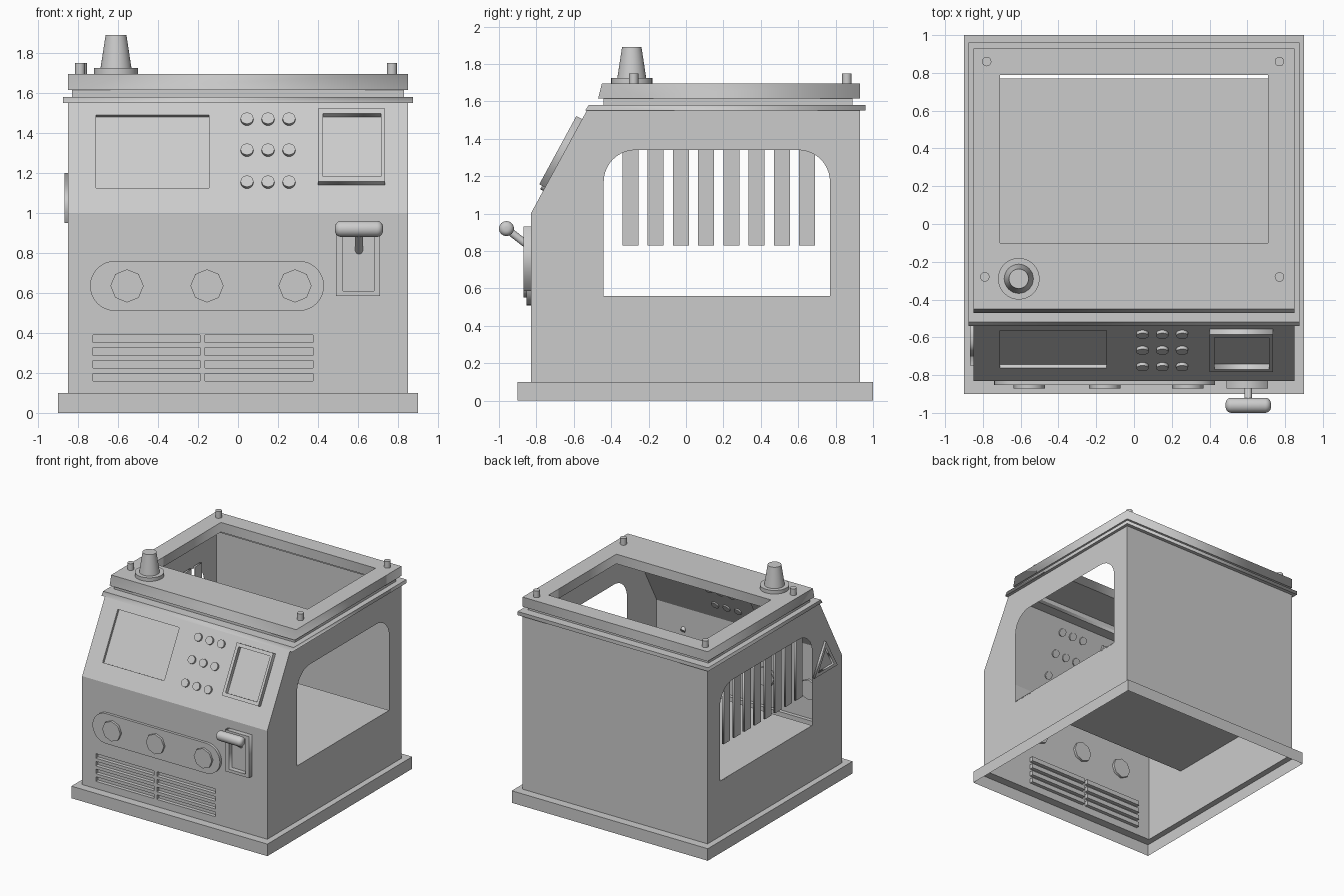
import bpy, bmesh
from math import sin, cos, pi, radians
from mathutils import Matrix, Vector

if "Cube" in bpy.data.objects:
    bpy.data.objects.remove(bpy.data.objects["Cube"])

grey = bpy.data.materials.new("plain_grey")
grey.use_nodes = True
grey.diffuse_color = (0.6, 0.6, 0.6, 1)
grey.node_tree.nodes["Principled BSDF"].inputs["Base Color"].default_value = (0.6, 0.6, 0.6, 1)


# Working planes: u and v lie in the plane, w points outward
def plane(origin, u, v):
    u, v = Vector(u).normalized(), Vector(v).normalized()
    return Matrix.Translation(origin) @ Matrix((u, v, u.cross(v))).transposed().to_4x4()


HALF, FRONT_Y, BACK_Y, KNEE_Z, TOP_Z, TOP_Y = 0.85, -0.83, 0.93, 1.0, 1.57, -0.52
X, Y, Z = Vector((1, 0, 0)), Vector((0, 1, 0)), Vector((0, 0, 1))
SLOPE_DIR = Vector((0, TOP_Y - FRONT_Y, TOP_Z - KNEE_Z))
FLAT = Matrix.Identity(4)
FRONT = plane((0, FRONT_Y, 0), X, Z)
BACK = plane((0, BACK_Y, 0), -X, Z)
LEFT = plane((HALF, 0, 0), Y, Z)
RIGHT = plane((-HALF, 0, 0), -Y, Z)
SLOPE = plane((0, FRONT_Y, KNEE_Z), X, SLOPE_DIR)


def up_slope(z):
    return (z - KNEE_Z) * SLOPE_DIR.length / SLOPE_DIR.z


# Outlines
def rect(x0, x1, y0, y1):
    return [(x0, y0), (x1, y0), (x1, y1), (x0, y1)]


def arc(cx, cy, r, a0, a1, n):
    return [(cx + r * cos(radians(a0 + (a1 - a0) * i / n)),
             cy + r * sin(radians(a0 + (a1 - a0) * i / n))) for i in range(n + 1)]


def circle(cx, cy, r, n):
    return arc(cx, cy, r, 0, 360, n)[:-1]


def mirror(points):
    return [(-u, v) for u, v in points]


# Mesh builders
def finish(name, bm, frame, smooth=False):
    mesh = bpy.data.meshes.new(name)
    bm.to_mesh(mesh)
    bm.free()
    mesh.transform(frame)
    mesh.materials.clear()
    mesh.materials.append(grey)
    ob = bpy.data.objects.new(name, mesh)
    bpy.context.collection.objects.link(ob)
    if smooth:
        bpy.ops.object.select_all(action="DESELECT")
        ob.select_set(True)
        bpy.context.view_layer.objects.active = ob
        bpy.ops.object.shade_smooth_by_angle(angle=radians(35))
    return ob


def slab(name, frame, outline, holes=(), w0=0.0, w1=0.0, smooth=False):
    """Filled outline with holes; a thin sheet if w0 == w1."""
    curve = bpy.data.curves.new(name + "_curve", "CURVE")
    curve.dimensions, curve.fill_mode = "2D", "BOTH"
    curve.extrude = (w1 - w0) / 2
    for loop in [outline, *holes]:
        spline = curve.splines.new("POLY")
        spline.points.add(len(loop) - 1)
        for p, (u, v) in zip(spline.points, loop):
            p.co = (u, v, 0, 1)
        spline.use_cyclic_u = True
    temp = bpy.data.objects.new(name + "_temp", curve)
    bpy.context.collection.objects.link(temp)
    graph = bpy.context.evaluated_depsgraph_get()
    filled = bpy.data.meshes.new_from_object(temp.evaluated_get(graph))
    bm = bmesh.new()
    bm.from_mesh(filled)
    bpy.data.objects.remove(temp)
    bpy.data.curves.remove(curve)
    bpy.data.meshes.remove(filled)
    bmesh.ops.remove_doubles(bm, verts=bm.verts, dist=0.0005)
    bmesh.ops.translate(bm, verts=bm.verts, vec=(0, 0, (w0 + w1) / 2))
    if w1 > w0:
        bmesh.ops.recalc_face_normals(bm, faces=bm.faces)
    else:
        bm.normal_update()
        bmesh.ops.reverse_faces(bm, faces=[f for f in bm.faces if f.normal.z < 0])
    return finish(name, bm, frame, smooth)


def walls(name, frame, outline, w0, w1, floor=False):
    """Open ring of walls; with a floor it becomes a recess."""
    bm = bmesh.new()
    low = [bm.verts.new((u, v, w0)) for u, v in outline]
    high = [bm.verts.new((u, v, w1)) for u, v in outline]
    for i in range(len(low)):
        j = (i + 1) % len(low)
        quad = (low[i], low[j], high[j], high[i])
        bm.faces.new(quad[::-1] if floor else quad)
    if floor:
        bm.faces.new(low)
    return finish(name, bm, frame)


def rod(name, p0, p1, r0, r1, n=32, bevel=0.0):
    p0, p1 = Vector(p0), Vector(p1)
    bm = bmesh.new()
    bmesh.ops.create_cone(bm, cap_ends=True, segments=n, radius1=r0, radius2=r1, depth=(p1 - p0).length)
    if bevel:
        rims = [e for e in bm.edges if abs(e.verts[0].co.z - e.verts[1].co.z) < 1e-5]
        bmesh.ops.bevel(bm, geom=rims, offset=bevel, segments=5, profile=0.5, affect="EDGES")
    turn = Z.rotation_difference(p1 - p0).to_matrix().to_4x4()
    return finish(name, bm, Matrix.Translation((p0 + p1) / 2) @ turn, True)


# Base skirt, open underneath
base = rect(-0.9, 0.9, -0.9, 1.0)
walls("base_skirt", FLAT, base, 0, 0.1)
slab("base_ledge", FLAT, base, [rect(-HALF, HALF, FRONT_Y, BACK_Y)], 0.1, 0.1)

# Side walls with arched windows
side = [(FRONT_Y, 0.1), (BACK_Y, 0.1), (BACK_Y, TOP_Z), (TOP_Y, TOP_Z), (FRONT_Y, KNEE_Z)]
window = [(-0.44, 0.56), (0.77, 0.56)] + arc(0.6, 1.17, 0.17, 0, 90, 10) + arc(-0.27, 1.17, 0.17, 90, 180, 10)
slab("left_wall", LEFT, side, [window])
slab("right_wall", RIGHT, mirror(side), [mirror(window)])
slab("back_wall", BACK, rect(-HALF, HALF, 0.1, TOP_Z))
slab("inner_deck", FLAT, rect(-HALF, HALF, -0.44, 0.77), w0=0.55, w1=0.56)

# Hanging slats behind the right window
for i in range(8):
    y = -0.34 + 0.135 * i
    slab("window_slat", plane((-0.83, 0, 0), Y, Z), rect(y, y + 0.085, 0.83, 1.37), w0=0, w1=0.015)

# Lower front with recessed vents
vents = [rect(x0, x1, z, z + 0.038) for x0, x1 in ((-0.725, -0.19), (-0.165, 0.375))
         for z in (0.16, 0.224, 0.288, 0.352)]
slab("front_wall", FRONT, rect(-HALF, HALF, 0.1, KNEE_Z), vents)
for vent in vents:
    walls("vent_recess", FRONT, vent, -0.03, 0, True)

# Rounded plate with three eight-sided knobs
capsule = arc(0.305, 0.635, 0.125, -90, 90, 16) + arc(-0.615, 0.635, 0.125, 90, 270, 16)
slab("knob_plate", FRONT, capsule, w0=0, w1=0.022)
for x in (-0.555, -0.155, 0.285):
    slab("knob", FRONT, circle(x, 0.635, 0.083, 8), w0=-0.02, w1=0.04)

# Lever housing and lever
slab("lever_housing", FRONT, rect(0.49, 0.71, 0.585, 0.93), [rect(0.525, 0.68, 0.61, 0.9)], 0, 0.04)
rod("lever_stem", (0.605, -0.82, 0.81), (0.605, -0.955, 0.915), 0.02, 0.02, 16)
rod("lever_grip", (0.485, -0.96, 0.92), (0.725, -0.96, 0.92), 0.04, 0.04, 24, 0.03)

# Sloped control panel: recessed screen, framed screen, buttons
screen = rect(-0.71, -0.145, up_slope(1.125), up_slope(1.49))
slab("control_panel", SLOPE, rect(-HALF, HALF, 0, SLOPE_DIR.length), [screen])
walls("screen_recess", SLOPE, screen, -0.02, 0, True)
slab("screen_frame", SLOPE, rect(0.4, 0.735, up_slope(1.14), up_slope(1.505)),
     [rect(0.425, 0.715, up_slope(1.165), up_slope(1.48))], 0, 0.035)
for x in (0.045, 0.15, 0.255):
    for z in (1.15, 1.31, 1.465):
        slab("button", SLOPE, circle(x, up_slope(z), 0.032, 20), w0=-0.01, w1=0.018, smooth=True)

# Triangular sign on the right wall
triangle = [(0.45, 0.95), (0.75, 0.95), (0.6, 1.2)]
inner = [(0.6 + (u - 0.6) * 0.68, 1.033 + (v - 1.033) * 0.68) for u, v in triangle]
slab("triangle_sign", RIGHT, triangle, [inner], 0, 0.018)

# Flange, neck and roof frame
neck = rect(-0.83, 0.83, -0.44, 0.89)
flange = slab("top_flange", FLAT, rect(-0.875, 0.875, -0.54, 0.96), [neck], 1.55, 1.58)
walls("roof_neck", FLAT, neck, 1.58, 1.62)
roof = slab("roof_frame", FLAT, rect(-HALF, HALF, -0.47, BACK_Y), [rect(-0.71, 0.71, -0.1, 0.79)], 1.615, 1.695)
for part, limit, shift in ((roof, 1.65, 0.02), (flange, 1.57, 0.02)):
    for v in part.data.vertices:
        if v.co.z > limit and v.co.y < -0.46:
            v.co.y += shift

# Roof bolts and beacon
for x, y in ((-0.78, 0.86), (0.77, 0.86), (-0.79, -0.28), (0.77, -0.28)):
    rod("roof_bolt", (x, y, 1.69), (x, y, 1.75), 0.025, 0.025, 16)
rod("beacon_base", (-0.61, -0.29, 1.69), (-0.61, -0.29, 1.725), 0.11, 0.11)
rod("beacon_cone", (-0.61, -0.29, 1.72), (-0.61, -0.29, 1.89), 0.078, 0.052)
